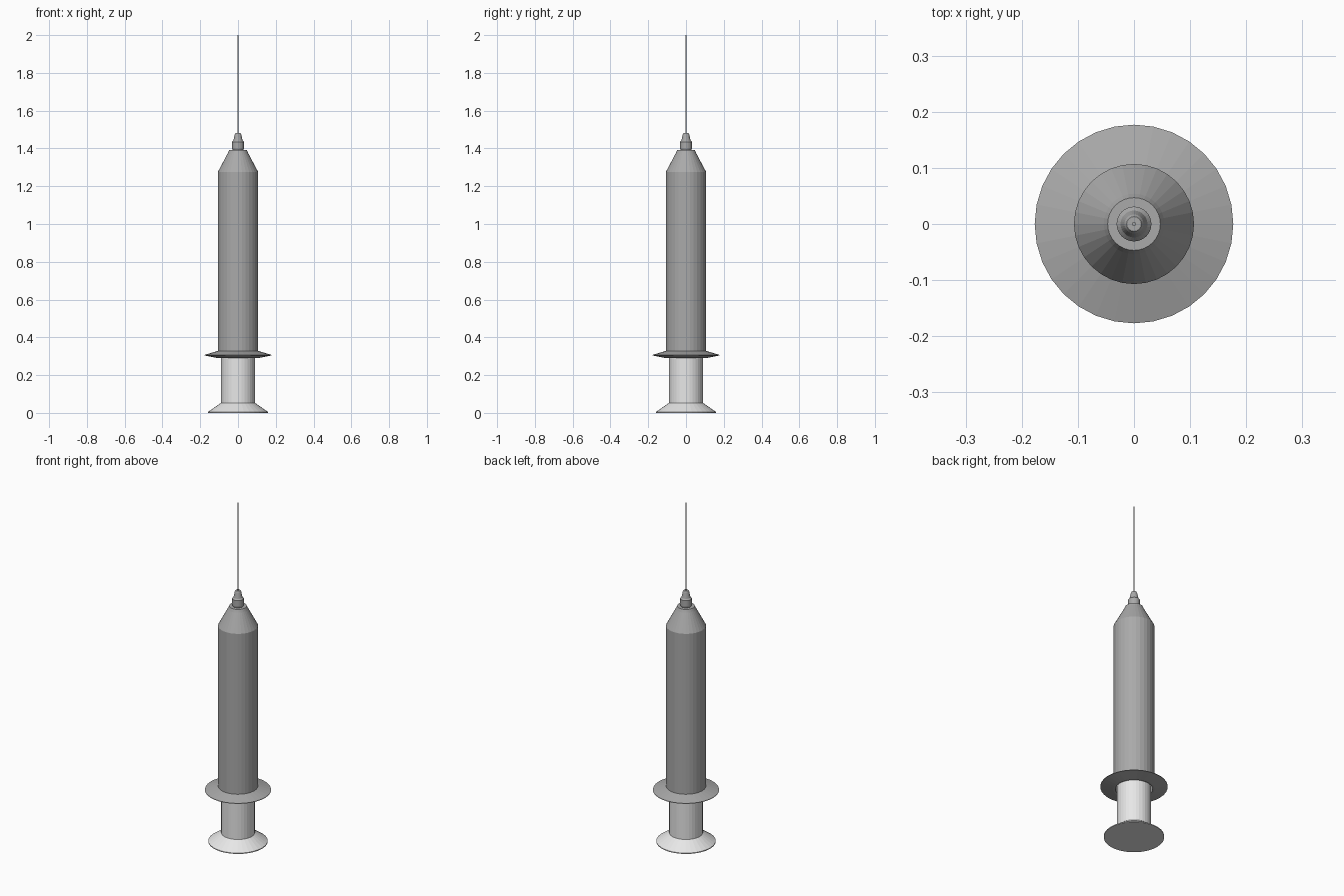
import bpy, bmesh, math

if "Cube" in bpy.data.objects:
    bpy.data.objects.remove(bpy.data.objects["Cube"])


def material(name, v):
    m = bpy.data.materials.new(name)
    m.diffuse_color = (v, v, v, 1)
    m.use_nodes = True
    m.node_tree.nodes["Principled BSDF"].inputs["Base Color"].default_value = m.diffuse_color
    return m


LIGHT = material("light plastic", 0.8)
GREY = material("mid grey", 0.4)


def lathe(name, profile, mat, sides=32):
    """Revolve (radius, z) points about z; radius 0 closes an end."""
    bm = bmesh.new()
    rings = []
    for r, z in profile:
        if r == 0:
            rings.append([bm.verts.new((0, 0, z))] * sides)
        else:
            rings.append([bm.verts.new((r * math.cos(a), r * math.sin(a), z))
                          for a in (2 * math.pi * i / sides for i in range(sides))])
    for lo, hi in zip(rings, rings[1:]):
        for i in range(sides):
            j = (i + 1) % sides
            quad = dict.fromkeys((lo[i], lo[j], hi[j], hi[i]))
            bm.faces.new(list(quad))
    bmesh.ops.recalc_face_normals(bm, faces=bm.faces)
    mesh = bpy.data.meshes.new(name)
    bm.to_mesh(mesh)
    bm.free()
    mesh.materials.append(mat)
    obj = bpy.data.objects.new(name, mesh)
    bpy.context.collection.objects.link(obj)
    return obj


# Plunger with flared thumb rest, reaching up inside the barrel
lathe("plunger", [(0, 0), (0.159, 0), (0.159, 0.005), (0.09, 0.053),
                  (0.09, 0.5), (0, 0.5)], LIGHT)

# Hollow barrel with sharp finger flange and tapered shoulder
lathe("barrel", [(0, 1.2), (0.098, 1.2), (0.098, 0.29), (0.108, 0.29),
                 (0.177, 0.304), (0.177, 0.307), (0.107, 0.328),
                 (0.107, 1.275), (0.054, 1.375), (0.047, 1.391),
                 (0, 1.391)], GREY)

# Needle hub: collar and stepped tip
lathe("needle_hub", [(0, 1.385), (0.026, 1.385), (0.031, 1.4), (0.031, 1.435),
                     (0.024, 1.443), (0.017, 1.476), (0.013, 1.483),
                     (0, 1.483)], GREY)

# Needle
lathe("needle", [(0, 1.47), (0.0035, 1.47), (0.0035, 2.0), (0, 2.0)], GREY, 8)
